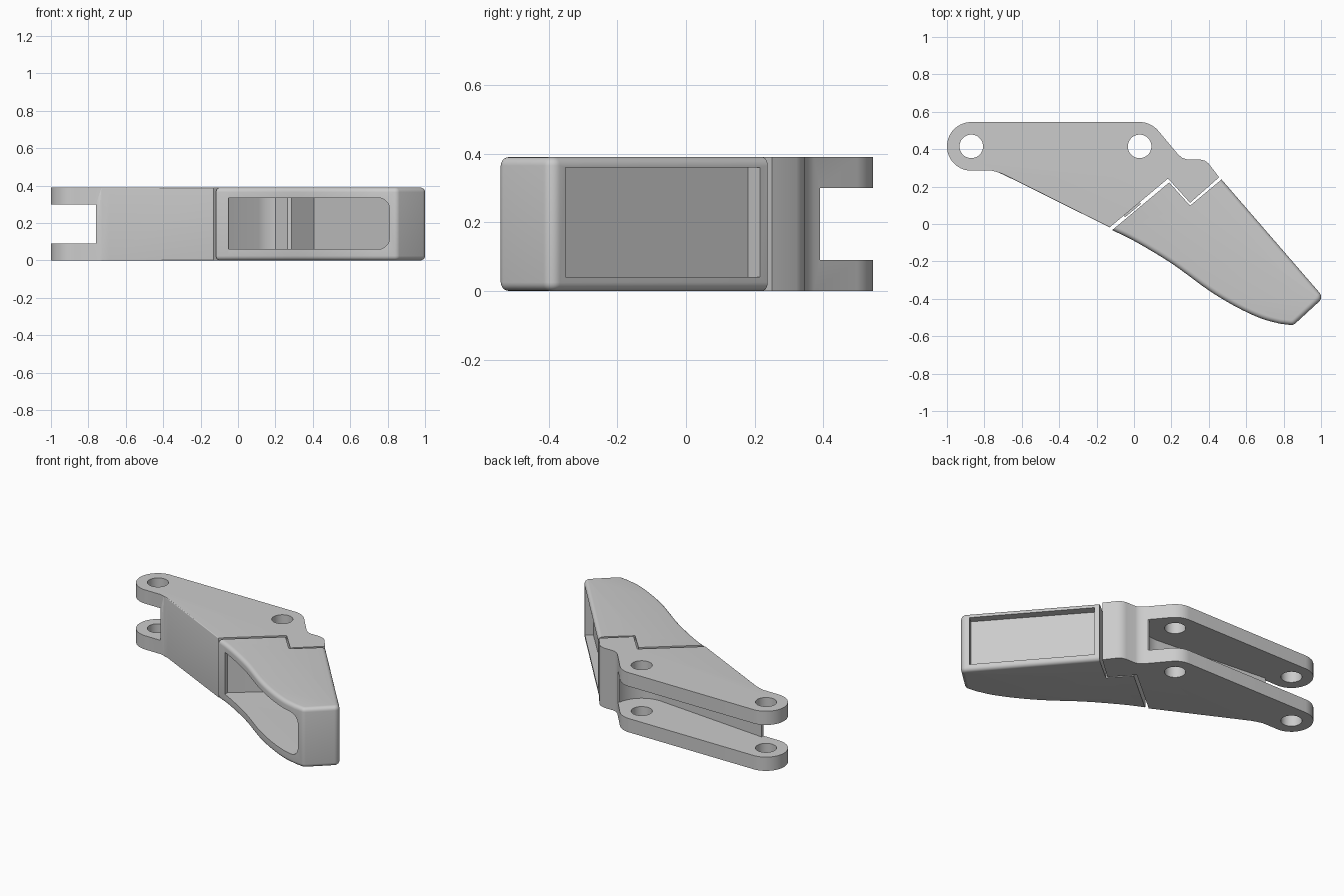
import bpy, bmesh
from math import sin, cos, radians
from mathutils import Vector

if "Cube" in bpy.data.objects:
    bpy.data.objects.remove(bpy.data.objects["Cube"], do_unlink=True)

HEIGHT = 0.39
grey = bpy.data.materials.new("plain_grey")
grey.use_nodes = True
grey.diffuse_color = (0.6, 0.6, 0.6, 1)
grey.node_tree.nodes["Principled BSDF"].inputs["Base Color"].default_value = (0.6, 0.6, 0.6, 1)


def arc(cx, cy, r, a0, a1, n=12):
    angles = [radians(a0 + (a1 - a0) * i / n) for i in range(n + 1)]
    return [(cx + r * cos(a), cy + r * sin(a)) for a in angles]


def spline(points, steps=5):
    # Catmull-Rom curve through the points
    p = [Vector(q) for q in points]
    p = [2 * p[0] - p[1]] + p + [2 * p[-1] - p[-2]]
    out = []
    for a, b, c, d in zip(p, p[1:], p[2:], p[3:]):
        for i in range(steps):
            t = i / steps
            out.append(tuple(0.5 * (2 * b + (c - a) * t + (2 * a - 5 * b + 4 * c - d) * t ** 2
                                    + (3 * b - a - 3 * c + d) * t ** 3)))
    return out + [points[-1]]


def prism(name, outline, z0=0, z1=HEIGHT, rounded=(), radius=0.02):
    # Upright prism; the listed outline sides get rounded upper and lower edges
    bm = bmesh.new()
    low = [bm.verts.new((x, y, z0)) for x, y in outline]
    high = [bm.verts.new((x, y, z1)) for x, y in outline]
    n = len(outline)
    bm.faces.new(low)
    bm.faces.new(high)
    for i in range(n):
        j = (i + 1) % n
        bm.faces.new((low[i], low[j], high[j], high[i]))
    bmesh.ops.recalc_face_normals(bm, faces=bm.faces)
    edges = [bm.edges.get((ring[i], ring[(i + 1) % n])) for ring in (low, high) for i in rounded]
    if edges:
        bmesh.ops.bevel(bm, geom=edges, offset=radius, segments=5, profile=0.5,
                        affect='EDGES', clamp_overlap=True)
    mesh = bpy.data.meshes.new(name)
    bm.to_mesh(mesh)
    bm.free()
    mesh.materials.append(grey)
    obj = bpy.data.objects.new(name, mesh)
    bpy.context.collection.objects.link(obj)
    return obj


def activate(obj):
    bpy.ops.object.select_all(action='DESELECT')
    obj.select_set(True)
    bpy.context.view_layer.objects.active = obj


def cut(obj, cutter):
    cutter.hide_render = True
    mod = obj.modifiers.new("cut", 'BOOLEAN')
    mod.object = cutter
    mod.operation = 'DIFFERENCE'
    mod.solver = 'EXACT'
    activate(obj)
    bpy.ops.object.modifier_apply(modifier=mod.name)
    bpy.data.objects.remove(cutter, do_unlink=True)


# Bracket: forked body with two pin holes and a stepped seam
pins = [(-0.87, 0.415), (0.03, 0.415)]
front = [(-0.76, 0.285), (-0.73, 0.277), (-0.69, 0.26), (-0.13, -0.018)]
seam = [(0.182, 0.243), (0.30, 0.113), (0.455, 0.25)]
shoulder = [(0.40, 0.322), (0.38, 0.338), (0.35, 0.346), (0.28, 0.346), (0.257, 0.354), (0.235, 0.373)]
outline = front + seam + shoulder + arc(*pins[1], 0.13, 40, 90) + arc(*pins[0], 0.13, 90, 270, 28)
bracket = prism("bracket", outline, rounded=range(1, 3), radius=0.015)

# Fork slot, wrapping around the inner pin
slot = [(-1.2, 0), (-0.76, 0), (-0.76, 0.305)] + arc(*pins[1], 0.18, -95, -8, 18)
slot += [(0.5, 0.39), (0.5, 0.8), (-1.2, 0.8)]
cut(bracket, prism("slot_cutter", slot, 0.09, 0.30))
for x, y in pins:
    cut(bracket, prism("pin_cutter", arc(x, y, 0.063, 0, 350, 35), -0.1, 0.5))

# Tip: curved front, blunt end, straight back
curve = spline([(-0.117, -0.033), (0, -0.09), (0.2, -0.21), (0.4, -0.355),
                (0.55, -0.445), (0.68, -0.505), (0.78, -0.533)])
skin = curve + arc(0.84, -0.505, 0.035, -95, -50, 5) + arc(0.965, -0.39, 0.035, -50, 41, 8)
skin.append((0.468, 0.238))
tip = prism("tip", skin + [(0.30, 0.098), (0.188, 0.222)], rounded=range(len(skin) - 1), radius=0.025)

# Front pocket, its inner wall following the seam
pocket = [(0.81, -0.29), (0.81, -0.7), (-0.05, -0.7), (-0.05, -0.035), (0.11, 0.09),
          (0.15, 0.115), (0.2, 0.12), (0.265, 0.05), (0.285, 0.05), (0.405, 0.16)]
cut(tip, prism("pocket_cutter", pocket, 0.06, 0.335, rounded=[0], radius=0.06))

# Shallow rectangular recess on the back
start, end = Vector((0.486, 0.215)), Vector((0.98, -0.35))
along = (end - start).normalized()
normal = Vector((-along.y, along.x))
recess = [start + normal * 0.1, start - normal * 0.053, end - normal * 0.053, end + normal * 0.1]
cut(tip, prism("recess_cutter", [tuple(p) for p in recess], 0.04, 0.36))

# Small spacer bridging the joint gap
spacer = prism("joint_spacer", [(-0.055, 0.046), (0.03, 0.117), (0.037, 0.107), (-0.048, 0.036)], 0.08, 0.31)

for obj in (bracket, tip, spacer):
    activate(obj)
    bpy.ops.object.shade_smooth_by_angle(angle=radians(30))
